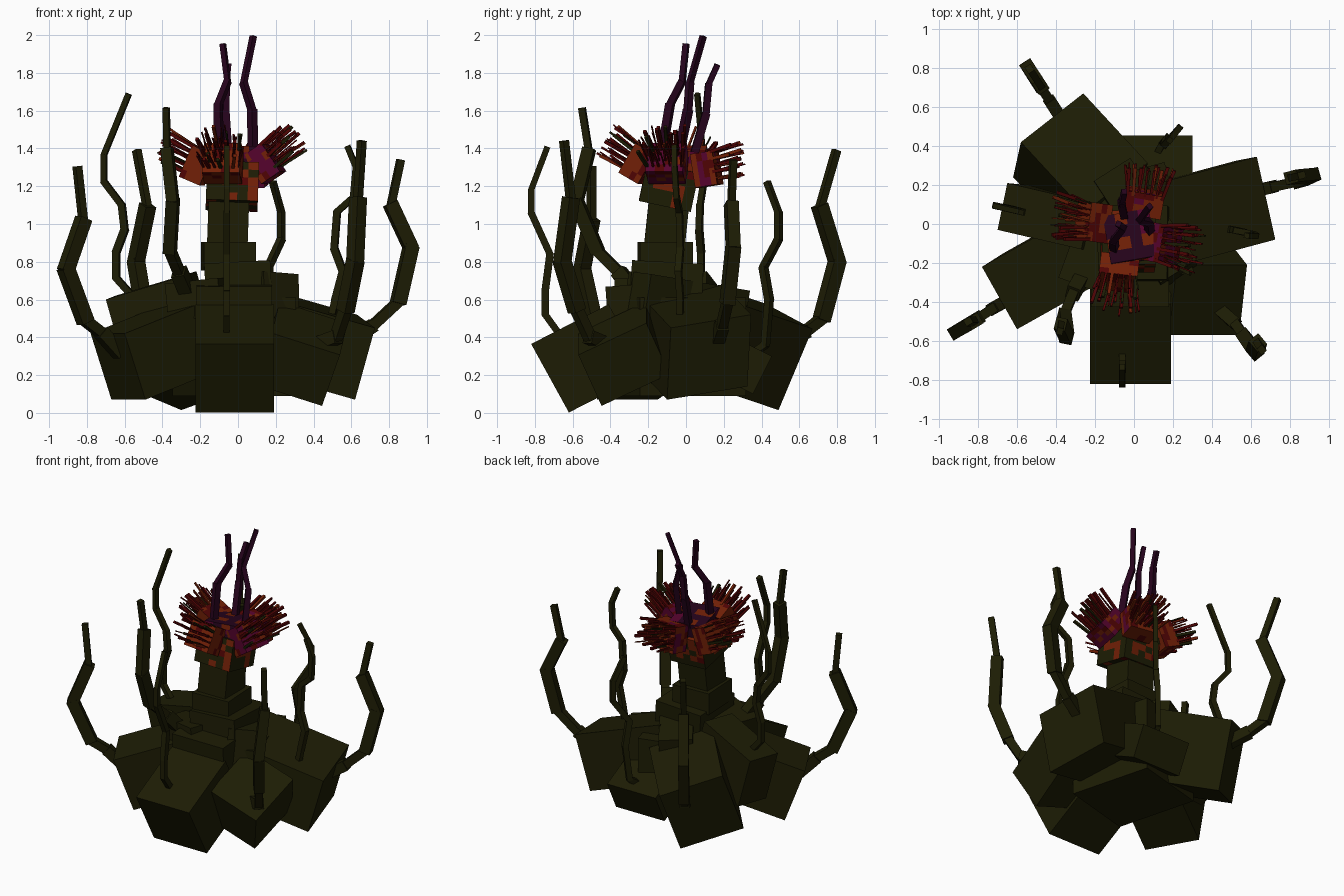
import bpy, bmesh, math, random
from mathutils import Vector, Matrix

random.seed(7)
cube = bpy.data.objects.get("Cube")
if cube:
    bpy.data.objects.remove(cube, do_unlink=True)


def material(name, rgb):
    m = bpy.data.materials.new(name)
    m.use_nodes = True
    m.diffuse_color = (*rgb, 1)
    bsdf = next(n for n in m.node_tree.nodes if n.type == 'BSDF_PRINCIPLED')
    bsdf.inputs["Base Color"].default_value = (*rgb, 1)
    return m


OLIVE = material("dark olive", (.0122, .0118, .0013))
ORANGE = material("burnt orange", (.165, .014, .002))
RED = material("dark red", (.078, .001, .001))
CRIMSON = material("crimson", (.09, .001, .026))
PURPLE = material("dark purple", (.019, .001, .0115))


def finish(bm, name, mats):
    bmesh.ops.recalc_face_normals(bm, faces=bm.faces[:])
    me = bpy.data.meshes.new(name)
    bm.to_mesh(me)
    bm.free()
    for m in mats:
        me.materials.append(m)
    ob = bpy.data.objects.new(name, me)
    bpy.context.collection.objects.link(ob)


def add_box(bm, centre, a, b, c):
    """Box with full edge vectors a, b, c."""
    m = Matrix((a, b, c)).transposed().to_4x4()
    m.translation = centre
    return bmesh.ops.create_cube(bm, size=1, matrix=m)["verts"]


def corner_box(name, corner, a, b, c):
    corner, a, b, c = (Vector(v) for v in (corner, a, b, c))
    bm = bmesh.new()
    add_box(bm, corner + (a + b + c) / 2, a, b, c)
    finish(bm, name, [OLIVE])


def turned_box(name, centre, size, rot, mats=(OLIVE,), patches=None):
    """Rotated box; patches = (cuts, weights) colours its grid cells at random."""
    bm = bmesh.new()
    r = Matrix.Rotation(math.radians(rot[2]), 3, 'Z') @ \
        Matrix.Rotation(math.radians(rot[1]), 3, 'Y') @ \
        Matrix.Rotation(math.radians(rot[0]), 3, 'X')
    add_box(bm, Vector(centre), *(r.col[i] * size[i] for i in range(3)))
    if patches:
        bmesh.ops.subdivide_edges(bm, edges=bm.edges[:], cuts=patches[0], use_grid_fill=True)
        for f in bm.faces:
            f.material_index = random.choices(range(len(mats)), patches[1])[0]
    finish(bm, name, mats)


def limb(name, points, widths, mat=OLIVE):
    """Chain of square bars following the points."""
    bm = bmesh.new()
    pts = [Vector(p) for p in points]
    out = pts[len(pts) // 2] - pts[0]
    out = Vector((out.x, out.y, 0)).normalized()
    side = Vector((-out.y, out.x, 0))
    for p, q, w in zip(pts, pts[1:], widths):
        d = (q - p).normalized()
        u = (side - d * side.dot(d)).normalized()
        v = d.cross(u)
        add_box(bm, (p + q) / 2, u * w * .9, v * w, d * ((q - p).length + w * .3))
    finish(bm, name, [mat])


# Large tilted blocks of the body: outer top corner and three edges
corner_box("front_block", (.19, -.82, .365), (-.415, 0, 0), (0, .2, -.363), (0, .41, .21))
corner_box("front_left_block", (.54, -.57, .307), (.04, .36, .168), (-.36, 0, .115), (-.095, .123, -.27))
corner_box("left_block", (.725, -.08, .45), (-.095, .425, .07), (-.105, -.02, -.38), (-.56, -.15, .16))
corner_box("back_right_block", (-.26, .67, .445), (-.32, -.25, .134), (-.04, -.18, -.43), (.33, -.357, .12))
corner_box("front_right_block", (-.78, -.22, .42), (.18, -.32, 0), (.11, .07, -.35), (.41, .23, .165))
corner_box("right_block", (-.7, -.03, .6), (.05, .24, .02), (.1, -.01, -.35), (.43, -.1, .13))
corner_box("back_block", (.3, .455, .3), (-.38, 0, 0), (0, -.1, -.2), (0, -.4, .2))

# Core and stacked tiers up to the neck
turned_box("core", (-.02, -.03, .35), (.52, .58, .52), (0, 0, 15))
turned_box("shoulder_left", (.06, 0, .58), (.22, .63, .24), (-8, 4, 32.5))
turned_box("shoulder_front", (-.02, -.25, .58), (.4, .34, .2), (4, 0, 0))
turned_box("shoulder_right", (-.18, -.17, .60), (.3, .34, .2), (0, -6, -20))
turned_box("collar", (0, -.1, .71), (.35, .38, .16), (-3, -3, 0))
turned_box("neck_base", (-.05, -.11, .83), (.275, .28, .15), (0, 0, 3))
turned_box("neck", (-.052, -.1, 1.02), (.215, .215, .3), (-6, 2, 0))

# Mottled head and dark crown
turned_box("head", (-.03, -.09, 1.2), (.275, .28, .21), (-12, 2, 0),
           (OLIVE, ORANGE, RED), (4, (6, 3, 1)))
turned_box("crown", (-.02, -.07, 1.33), (.24, .25, .13), (-8, 0, 10),
           (PURPLE, ORANGE, CRIMSON), (3, (8, 2, 2)))


def petal(name, centre, azimuth, pitch, reach, mats, weights):
    """Outward-leaning mottled pad with a brush of spikes on its face."""
    rot = (0, 90 - pitch, azimuth)
    turned_box(name + "_petal", centre, (.18, .2, .12), rot, mats, (3, weights))
    r = Matrix.Rotation(math.radians(azimuth), 3, 'Z') @ \
        Matrix.Rotation(math.radians(90 - pitch), 3, 'Y')
    bm = bmesh.new()
    rows, cols = 5, 7
    for i in range(rows):
        for j in range(cols):
            x = (i / (rows - 1) - .6) * .14
            y = (j / (cols - 1) - .5) * .18
            d = Vector((x * .8 - .06 + random.uniform(-.08, .08),
                        y * 2 + random.uniform(-.1, .1), 1)).normalized()
            length = reach * random.uniform(.55, 1)
            w = random.choice((.007, .011, .017))
            u = d.cross(Vector((0, 1, 0))).normalized()
            v = d.cross(u)
            start = Vector((x, y, .04))
            verts = add_box(bm, Vector(centre) + r @ (start + d * length / 2),
                            r @ u * w, r @ v * w, r @ d * length)
            colour = random.choices((0, 1, 2), (8, 2, 1))[0]
            for f in {f for vert in verts for f in vert.link_faces}:
                f.material_index = colour
    finish(bm, name + "_spikes", [RED, OLIVE, ORANGE])


warm = (ORANGE, RED, CRIMSON)
petal("right", (-.21, .01, 1.31), 172, 23, .2, warm, (7, 2, 0))
petal("left", (.14, -.1, 1.32), -10, 34, .2, (CRIMSON, RED, ORANGE), (5, 3, 2))
petal("front", (-.08, -.25, 1.32), -97, 30, .18, warm, (6, 3, 0))
petal("back", (.05, .11, 1.29), 80, 9, .17, warm, (5, 2, 2))

# Three feelers on the crown
feeler = (.042, .036, .03)
limb("feeler_right", [(-.1, -.13, 1.36), (-.105, -.085, 1.63), (-.055, -.02, 1.755), (-.08, 0, 1.95)], feeler, PURPLE)
limb("feeler_left", [(.08, -.04, 1.36), (.075, .01, 1.6), (.03, .02, 1.745), (.08, .09, 1.99)], feeler, PURPLE)
limb("feeler_back", [(-.05, .04, 1.36), (-.065, .105, 1.58), (-.06, .12, 1.74), (-.05, .165, 1.84)], feeler, PURPLE)

# Heavy arms
heavy = (.07, .055, .075, .072, .04)
limb("arm_left", [(.62, .17, .4), (.71, .19, .46), (.85, .22, .59), (.915, .25, .875),
                  (.81, .24, 1.1), (.86, .25, 1.335)], heavy)
limb("arm_front_left", [(.44, -.44, .37), (.52, -.51, .4), (.57, -.58, .55), (.62, -.655, .8),
                        (.635, -.61, 1.13), (.655, -.645, 1.435)], heavy)
limb("arm_front_right", [(-.63, -.38, .32), (-.72, -.43, .42), (-.81, -.49, .49), (-.91, -.55, .76),
                         (-.82, -.5, 1.02), (-.85, -.5, 1.3)], heavy)
limb("arm_back_right", [(-.36, .52, .38), (-.43, .63, .43), (-.49, .72, .5), (-.54, .8, .8),
                        (-.48, .71, 1.09), (-.535, .795, 1.385)], heavy)
limb("arm_inner_right", [(-.27, -.28, .65), (-.31, -.35, .74), (-.36, -.47, .86), (-.345, -.58, 1.12),
                         (-.375, -.515, 1.39), (-.38, -.55, 1.61)], (.08, .055, .07, .065, .036))

# Thin arms
thin = (.036, .038, .04, .037, .034, .032, .03)
limb("tendril_back", [(.12, .36, .32), (.15, .42, .36), (.17, .44, .6), (.16, .41, .77),
                      (.23, .49, .92), (.23, .49, 1.06), (.185, .43, 1.22)], thin)
limb("tendril_left", [(.5, -.03, .53), (.515, -.03, .6), (.555, -.04, .75), (.51, -.03, .87),
                      (.525, -.035, 1.065), (.61, -.05, 1.14), (.625, -.06, 1.3), (.58, -.06, 1.41)], thin)
limb("tendril_front", [(-.06, -.68, .43), (-.06, -.745, .52), (-.06, -.745, .65), (-.06, -.72, .84),
                       (-.06, -.82, 1.06), (-.06, -.82, 1.18), (-.06, -.735, 1.405)], thin)
limb("tendril_right", [(-.56, .06, .62), (-.645, .08, .715), (-.645, .08, .85), (-.6, .07, .97),
                       (-.615, .075, 1.1), (-.71, .095, 1.225), (-.71, .09, 1.365), (-.58, .06, 1.685)], thin)
